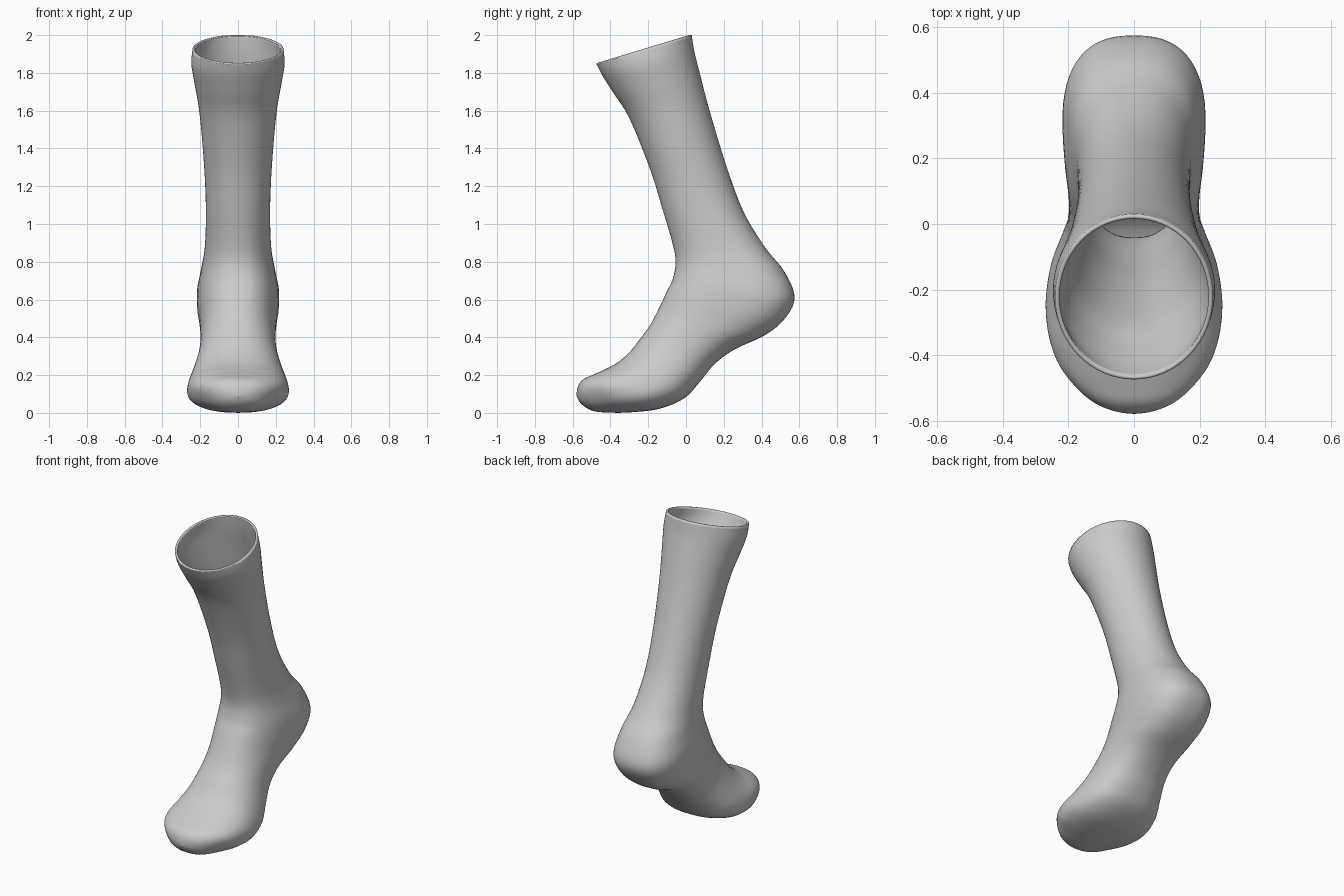
import bpy, bmesh, math

if "Cube" in bpy.data.objects:
    bpy.data.objects.remove(bpy.data.objects["Cube"])

# Cross-sections from cuff to toe: front y,z | back y,z | half width | squareness | egg bias to back
SECTIONS = [
    (-.474, 1.847, .030, 2.00, .241, 2.0, 0),
    (-.442, 1.785, .045, 1.91, .247, 2.0, 0),
    (-.385, 1.695, .075, 1.79, .230, 2.0, 0),
    (-.300, 1.560, .125, 1.60, .203, 2.0, 0),
    (-.190, 1.290, .213, 1.31, .179, 2.0, 0),
    (-.125, 1.080, .305, 1.065, .170, 2.1, 0),
    (-.072, .900, .420, .875, .175, 2.2, .03),
    (-.055, .800, .520, .750, .192, 2.4, .08),
    (-.070, .710, .575, .610, .214, 2.5, .10),
    (-.103, .640, .520, .495, .213, 2.5, .10),
    (-.145, .550, .415, .410, .203, 2.4, .06),
    (-.190, .465, .257, .336, .198, 2.3, .02),
    (-.245, .390, .150, .257, .207, 2.3, .02),
    (-.300, .320, .070, .160, .232, 2.3, .04),
    (-.365, .265, -.01, .077, .258, 2.4, .05),
    (-.430, .230, -.14, .022, .268, 2.5, .05),
    (-.490, .203, -.28, .004, .243, 2.5, .04),
    (-.540, .180, -.39, .001, .190, 2.4, .02),
    (-.566, .153, -.49, .010, .130, 2.3, 0),
    (-.577, .122, -.552, .045, .066, 2.1, 0),
    (-.579, .088, -.579, .088, 0, 2.0, 0),
]
SIDES, STEPS = 64, 5


def catmull(a, b, c, d, t):
    return [.5 * (2*q + (r - p)*t + (2*p - 5*q + 4*r - s)*t*t + (3*q - p - 3*r + s)*t**3)
            for p, q, r, s in zip(a, b, c, d)]


def smooth_sections(rows):
    n, out = len(rows), []
    for i in range(n - 1):
        for k in range(STEPS):
            out.append(catmull(rows[max(i - 1, 0)], rows[i], rows[i + 1],
                               rows[min(i + 2, n - 1)], k / STEPS))
    return out + [list(rows[-1])]


def signed_pow(v, p):
    return math.copysign(abs(v) ** p, v)


# Loft the sock skin
bm = bmesh.new()
rings = []
for fy, fz, by, bz, w, n, egg in smooth_sections(SECTIONS):
    ring = []
    for i in range(SIDES):
        a = 2 * math.pi * i / SIDES
        t = signed_pow(math.cos(a), 2 / n)
        x = w * signed_pow(math.sin(a), 2 / n) * (1 + egg * t)
        ring.append(bm.verts.new((x, (fy + by)/2 + (by - fy)/2*t, (fz + bz)/2 + (bz - fz)/2*t)))
    rings.append(ring)
for r0, r1 in zip(rings, rings[1:]):
    for i in range(SIDES):
        j = (i + 1) % SIDES
        bm.faces.new((r0[i], r0[j], r1[j], r1[i]))
bmesh.ops.remove_doubles(bm, verts=bm.verts, dist=.0005)
bmesh.ops.recalc_face_normals(bm, faces=bm.faces)

# Make sure the normals face outward
lowest = min(bm.faces, key=lambda f: f.calc_center_median().z)
if lowest.normal.z > 0:
    bmesh.ops.reverse_faces(bm, faces=bm.faces)
for f in bm.faces:
    f.smooth = True

mesh = bpy.data.meshes.new("sock")
bm.to_mesh(mesh)
bm.free()
sock = bpy.data.objects.new("sock", mesh)
bpy.context.collection.objects.link(sock)

# Thin fabric wall with an open cuff
wall = sock.modifiers.new("fabric_thickness", 'SOLIDIFY')
wall.thickness = .014
wall.offset = -1

# Rolled edge of the cuff
fy, fz, by, bz, w = SECTIONS[0][:5]
curve = bpy.data.curves.new("cuff_edge", 'CURVE')
curve.dimensions = '3D'
curve.bevel_depth = .007
curve.bevel_resolution = 3
spline = curve.splines.new('POLY')
spline.points.add(SIDES - 1)
spline.use_cyclic_u = True
for i, p in enumerate(spline.points):
    a = 2 * math.pi * i / SIDES
    t, s = math.cos(a) * .972, math.sin(a) * .972
    p.co = (w*s, (fy + by)/2 + (by - fy)/2*t, (fz + bz)/2 + (bz - fz)/2*t - .003, 1)
edge = bpy.data.objects.new("cuff_edge", curve)
bpy.context.collection.objects.link(edge)
